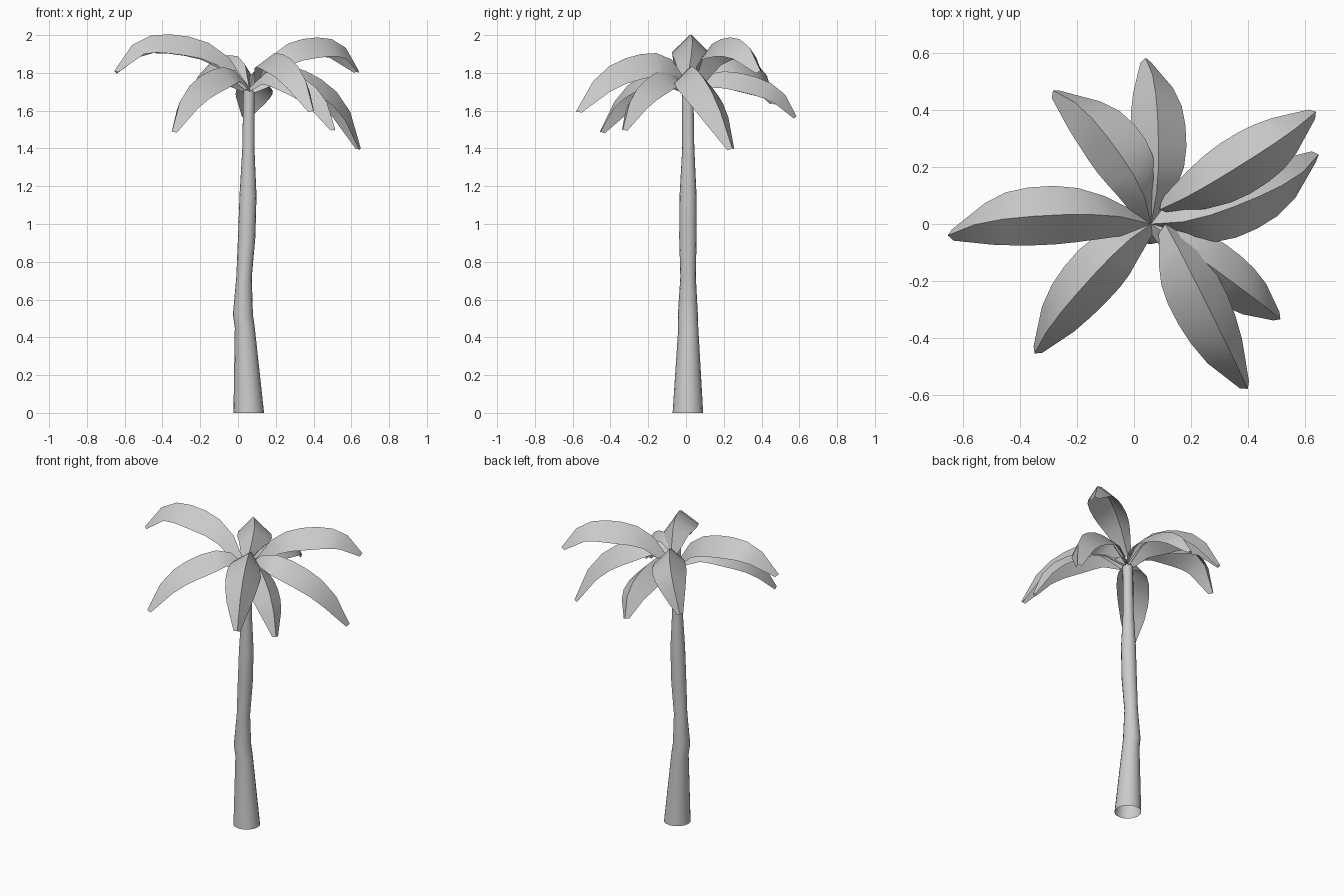
import bpy, math
from mathutils import Vector, Matrix

cube = bpy.data.objects.get("Cube")
if cube:
    bpy.data.objects.remove(cube, do_unlink=True)

grey = bpy.data.materials.new("plain_grey")
grey.use_nodes = True
grey.diffuse_color = (0.6, 0.6, 0.6, 1)
grey.node_tree.nodes["Principled BSDF"].inputs["Base Color"].default_value = (0.6, 0.6, 0.6, 1)


def make_object(name, verts, faces, angle):
    mesh = bpy.data.meshes.new(name)
    mesh.from_pydata(verts, [], faces)
    mesh.materials.append(grey)
    obj = bpy.data.objects.new(name, mesh)
    bpy.context.collection.objects.link(obj)
    bpy.ops.object.select_all(action='DESELECT')
    obj.select_set(True)
    bpy.context.view_layer.objects.active = obj
    bpy.ops.object.shade_smooth_by_angle(angle=math.radians(angle))


def grid_faces(rows, columns, closed):
    """Quads joining successive rows of points."""
    faces = []
    for r in range(rows - 1):
        for c in range(columns if closed else columns - 1):
            d = (c + 1) % columns
            a, b = r * columns, (r + 1) * columns
            faces.append((a + c, a + d, b + d, b + c))
    return faces


# Trunk: an open, gently wandering tube (centre x, centre y, height, radius)
SIDES = 16
rings = [(0.057, 0.01, 0, 0.081), (0.036, 0.012, 0.45, 0.053),
         (0.026, 0.01, 0.52, 0.053), (0.032, 0.011, 0.72, 0.041),
         (0.046, 0.01, 0.93, 0.046), (0.053, 0.011, 1.15, 0.045),
         (0.055, 0.012, 1.4, 0.032), (0.058, 0.009, 1.71, 0.03)]
trunk_points = []
for x, y, z, radius in rings:
    for i in range(SIDES):
        a = math.tau * i / SIDES
        trunk_points.append((x + radius * math.cos(a), y + radius * math.sin(a), z))
make_object("trunk", trunk_points, grid_faces(len(rings), SIDES, True), 40)


# Fronds: folded blades whose ridge arches from the crown, over a middle point, to a tip
CROWN = (0.06, 0, 1.72)
WIDTHS = (0.03, 0.075, 0.095, 0.103, 0.102, 0.094, 0.075, 0.02)


def frond(name, middle, tip, roll=0, scale=1, start=CROWN):
    start, middle, tip = Vector(start), Vector(middle), Vector(tip)
    rise = middle - (start + tip) / 2

    def ridge_at(t):
        q = 4 * t * (1 - t)
        return start.lerp(tip, t) + rise * q * (1 + 0.6 * (1 - q))

    side = (tip - start).cross(Vector((0, 0, 1))).normalized()
    points = []
    for i, width in enumerate(WIDTHS):
        t = i / (len(WIDTHS) - 1)
        ridge = ridge_at(t)
        along = (ridge_at(min(t + 0.1, 1)) - ridge_at(max(t - 0.1, 0))).normalized()
        across = (side - along * side.dot(along)).normalized()
        up = across.cross(along)
        turn = Matrix.Rotation(math.radians(roll), 3, along)
        w = width * scale
        points += [ridge + turn @ (-across - up) * w, ridge,
                   ridge + turn @ (across - up) * w]
    make_object(name, points, grid_faces(len(WIDTHS), 3, False), 40)


frond("frond_right", (-0.31, 0.03, 2.0), (-0.655, -0.04, 1.81))
frond("frond_back_right", (-0.07, 0.275, 1.89), (-0.285, 0.47, 1.64))
frond("frond_back", (0.085, 0.33, 1.79), (0.04, 0.585, 1.57), 0, 0.95)
frond("frond_back_left", (0.38, 0.21, 1.985), (0.64, 0.395, 1.81), start=(0.09, 0.05, 1.75))
frond("frond_left", (0.4, 0.08, 1.79), (0.65, 0.245, 1.4))
frond("frond_front_left", (0.32, -0.185, 1.785), (0.515, -0.335, 1.5), 0, 0.9)
frond("frond_front", (0.255, -0.28, 1.89), (0.4, -0.58, 1.6), -12, start=(0.11, 0, 1.76))
frond("frond_front_right", (-0.17, -0.21, 1.8), (-0.35, -0.455, 1.49), 0, 0.95)
